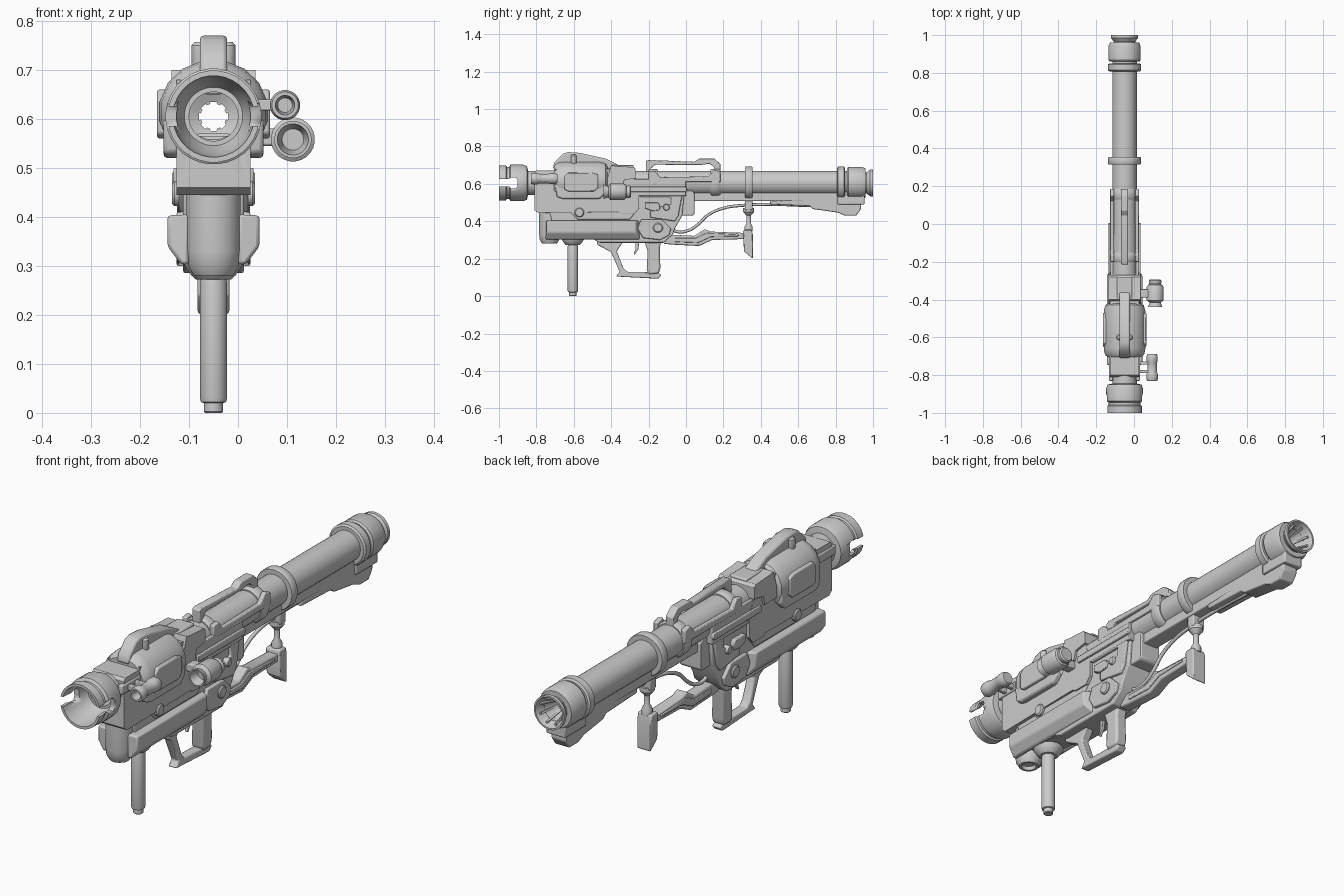
import bpy, bmesh, math
from mathutils import Matrix, Vector

CX, CZ = -0.05, 0.605      # launch tube axis


def finish(name, bm, bevel=0.0, cutter=None):
    bmesh.ops.remove_doubles(bm, verts=bm.verts, dist=1e-5)
    bmesh.ops.recalc_face_normals(bm, faces=bm.faces)
    me = bpy.data.meshes.new(name)
    bm.to_mesh(me)
    bm.free()
    ob = bpy.data.objects.new(name, me)
    bpy.context.collection.objects.link(ob)
    if cutter:
        m = ob.modifiers.new("cut", 'BOOLEAN')
        m.object, m.solver = cutter, 'EXACT'
    if bevel:
        m = ob.modifiers.new("bevel", 'BEVEL')
        m.width, m.segments, m.limit_method = bevel, 2, 'ANGLE'
        m.angle_limit = math.radians(35)
    return ob


def prism(name, pts, x0, x1, bevel=0.005, cutter=None):
    """Side profile of (y, z) points extruded from x0 to x1, measured from the tube axis."""
    bm = bmesh.new()
    f = bm.faces.new([bm.verts.new((CX + x0, y, z)) for y, z in pts])
    r = bmesh.ops.extrude_face_region(bm, geom=[f])
    vs = [v for v in r["geom"] if isinstance(v, bmesh.types.BMVert)]
    bmesh.ops.translate(bm, verts=vs, vec=(x1 - x0, 0, 0))
    return finish(name, bm, bevel, cutter)


def box(name, y0, y1, z0, z1, x0, x1, bevel=0.005, cutter=None):
    return prism(name, [(y0, z0), (y1, z0), (y1, z1), (y0, z1)], x0, x1, bevel, cutter)


def both(name, pts, a, b, bevel=0.005):
    """Same plate on the left and right of the axis."""
    for s, side in ((1, "right"), (-1, "left")):
        prism(f"{name}_{side}", pts, s * a, s * b, bevel)


def lathe(name, prof, axis='Y', at=(CX, 0, CZ), n=32, closed=False, cutter=None):
    """Spin (radius, distance) points about an axis through `at`."""
    bm = bmesh.new()
    rings = []
    for r, t in prof:
        ring = []
        for i in range(n):
            a = 2 * math.pi * (i + 0.5) / n
            u, v = r * math.cos(a), r * math.sin(a)
            p = {'X': (t, u, v), 'Y': (u, t, v), 'Z': (u, v, t)}[axis]
            ring.append(bm.verts.new(Vector(p) + Vector(at)))
        rings.append(ring)
    for k in range(len(rings) if closed else len(rings) - 1):
        A, B = rings[k], rings[(k + 1) % len(rings)]
        for i in range(n):
            j = (i + 1) % n
            bm.faces.new((A[i], A[j], B[j], B[i]))
    return finish(name, bm, 0, cutter)


# Cutters
bore = lathe("bore_cutter", [(0, -1.2), (0.054, -1.2), (0.054, 1.2), (0, 1.2)])
notch = prism("notch_cutter", [(-1.05, .585), (-.945, .585), (-.935, .575), (-.91, .575), (-.90, .59),
              (-.90, .62), (-.91, .635), (-.935, .635), (-.945, .625), (-1.05, .625)], -0.2, 0.2, 0)
for c in (bore, notch):
    c.hide_render = True
    c.display_type = 'WIRE'

# Launch tube, muzzle and rear nozzle
lathe("launch_tube", [(.065, -.86), (.065, .96), (.05, .96), (.05, -.86)], closed=True)
lathe("muzzle", [(.094, -1), (.094, -.963), (.087, -.958), (.087, -.945), (.098, -.938), (.098, -.87),
      (.09, -.85), (.066, -.845), (.052, -.845), (.075, -.89), (.083, -1)], closed=True, cutter=notch)
lathe("rear_band", [(.08, .808), (.088, .814), (.088, .845), (.08, .851), (.06, .851), (.06, .808)], closed=True)
lathe("rear_collar", [(.08, .86), (.086, .868), (.086, .94), (.078, .96), (.056, .96), (.056, .86)], closed=True)
lathe("rear_nozzle", [(.057, .95), (.057, .965), (.072, .985), (.072, 1), (.065, 1), (.03, .90), (.052, .89)], closed=True)
for i in range(8):
    fin = prism(f"nozzle_fin_{i}", [(.90, CZ + .026), (.985, CZ + .05), (.985, CZ + .06), (.90, CZ + .035)], -.004, .004, 0)
    o = Vector((CX, 0, CZ))
    fin.data.transform(Matrix.Translation(o) @ Matrix.Rotation(math.pi * (i + .5) / 4, 4, 'Y') @ Matrix.Translation(-o))

# Clamp ring and strut down to the stock
lathe("clamp_ring", [(.085, .315), (.088, .32), (.088, .35), (.085, .355), (.06, .355), (.06, .315)], closed=True)
box("clamp_block", .315, .355, .46, .55, -.03, .03)
lathe("clamp_strut", [(0, .47), (.03, .47), (.03, .45), (.012, .43), (.012, .39), (.022, .37), (.022, .345), (0, .345)],
      'Z', (CX, .335, 0), 16)

# Rail below the tube and rear under pod
box("under_rail", 0, .86, .508, .57, -.035, .035)
prism("rear_under_pod", [(.45, .49), (.66, .482), (.68, .465), (.81, .447), (.85, .43), (.91, .43),
      (.935, .465), (.935, .53), (.45, .51)], -.035, .035)
box("band_foot", .81, .955, .49, .56, -.045, .045)

# Front body and drum shroud
prism("front_body", [(-.81, .66), (-.80, .672), (-.70, .672), (-.70, .68), (-.42, .68), (-.28, .66), (-.27, .60), (-.25, .58),
      (-.25, .47), (-.275, .44), (-.345, .44), (-.36, .45), (-.79, .445), (-.81, .46)], -.076, .076, .008, bore)
drum = lathe("drum_shroud", [(.092, -.705), (.108, -.685), (.112, -.66), (.112, -.46), (.104, -.43), (.09, -.42), (.06, -.42), (.06, -.705)],
             n=16, closed=True)
drum.data.transform(Matrix.Translation((0, 0, CZ)) @ Matrix.Diagonal((1, 1, .95, 1)) @ Matrix.Translation((0, 0, .01 - CZ)))
both("drum_panel", [(-.65, .57), (-.63, .56), (-.49, .56), (-.47, .58), (-.47, .65), (-.50, .66), (-.63, .66), (-.65, .64)], .09, .115)
both("drum_skirt", [(-.70, .60), (-.69, .53), (-.66, .52), (-.46, .52), (-.43, .55), (-.43, .60)], .07, .102, .008)
both("front_cheek", [(-.83, .61), (-.72, .61), (-.70, .59), (-.70, .65), (-.83, .65)], .06, .082)
prism("rear_shroud", [(-.43, .60), (-.40, .70), (-.37, .695), (-.28, .69), (-.27, .68), (-.27, .63), (-.33, .62), (-.34, .58), (-.43, .58)],
      -.086, .086, .006, bore)
box("shroud_cap", -.40, -.28, .675, .70, -.04, .04)

# Top fin with side pegs
prism("top_fin", [(-.71, .69), (-.705, .715), (-.66, .76), (-.63, .77), (-.57, .766), (-.43, .735), (-.36, .70), (-.36, .68), (-.71, .68)],
      -.028, .028, .008)
for s in (1, -1):
    lathe("fin_peg", [(0, .70), (.014, .70), (.016, .705), (.016, .75), (.01, .757), (0, .757)], 'Z', (CX + s * .029, -.6, 0), 16)

# Lower receiver and layered side plates
prism("lower_receiver", [(-.73, .45), (-.70, .34), (-.66, .315), (-.50, .305), (-.46, .285), (-.12, .285), (-.07, .33),
      (-.06, .36), (-.02, .43), (-.01, .54), (-.30, .54), (-.32, .45)], -.062, .062)
box("tube_cradle", -.28, .0, .535, .625, -.075, .075, .005, bore)
prism("receiver_tail_block", [(-.08, .43), (.035, .43), (.045, .44), (.045, .55), (.03, .565), (-.08, .565)], -.05, .05)
both("side_rail", [(-.32, .557), (0, .557), (.005, .57), (0, .585), (-.32, .585)], .07, .085, .003)
both("mid_plate", [(-.245, .53), (-.08, .53), (-.08, .49), (-.19, .465), (-.19, .42), (-.06, .40), (-.04, .43), (-.02, .54),
     (-.02, .56), (-.245, .56)], .055, .074)
both("lower_plate", [(-.24, .41), (-.13, .41), (-.08, .36), (-.09, .325), (-.14, .30), (-.23, .31), (-.26, .36)], .055, .076)
both("mid_latch", [(-.22, .50), (-.15, .50), (-.14, .485), (-.14, .46), (-.18, .455), (-.22, .47)], .06, .082, .003)
both("receiver_skirt", [(-.62, .45), (-.58, .41), (-.30, .41), (-.27, .45)], .055, .07)
for s in (1, -1):
    for y, z, r in ((-.57, .447, .026), (-.105, .475, .018), (-.15, .365, .027)):
        lathe("side_bolt", [(0, .05 * s), (r, .05 * s), (r, .08 * s), (r * .8, .085 * s), (0, .085 * s)], 'X', (CX, y, z), 12)

# Side pods: cross-section wedge seen from the front
for s, side in ((1, "right"), (-1, "left")):
    bm = bmesh.new()
    sec = [(.05, .405), (.094, .403), (.094, .34), (.066, .303), (.05, .303)]
    ends = [[bm.verts.new((CX + s * x, y0 + k * abs(.37 - z) * (x > .09), z)) for x, z in sec]
            for y0, k in ((-.75, .2), (-.245, -.8))]
    bm.faces.new(ends[0])
    bm.faces.new(ends[1])
    for i in range(5):
        j = (i + 1) % 5
        bm.faces.new((ends[0][i], ends[0][j], ends[1][j], ends[1][i]))
    finish(f"side_pod_{side}", bm, .007)

# Front bulb, foregrip and its collar
lathe("front_bulb", [(0, .45), (.056, .45), (.056, .33), (.052, .30), (.04, .28), (.03, .28), (.026, .295), (0, .295)], 'Z', (CX, -.73, 0), 24)
lathe("foregrip_collar", [(0, .36), (.062, .36), (.062, .305), (.045, .28), (.036, .272), (0, .272)], 'Z', (CX, -.605, 0), 24)
lathe("foregrip", [(0, .28), (.024, .28), (.028, .265), (.028, .03), (.026, .022), (.02, .02), (.02, .003), (.017, 0), (0, 0)],
      'Z', (CX, -.605, 0), 20)

# Trigger guard, trigger and grip
prism("trigger_guard", [(-.475, .30), (-.475, .275), (-.40, .235), (-.355, .13), (-.375, .105), (-.15, .093), (-.13, .113),
      (-.15, .125), (-.22, .128), (-.315, .13), (-.335, .15), (-.37, .24), (-.35, .27), (-.33, .30)], -.02, .02)
prism("trigger", [(-.27, .29), (-.25, .29), (-.255, .25), (-.275, .22), (-.28, .225), (-.27, .25)], -.007, .007, .002)
prism("grip", [(-.225, .30), (-.13, .30), (-.14, .26), (-.137, .15), (-.145, .12), (-.20, .115), (-.21, .14), (-.205, .24)],
      -.027, .027, .01)

# Shoulder stock
prism("stock_arm", [(-.12, .33), (-.12, .28), (-.07, .275), (.07, .268), (.14, .30), (.31, .305), (.31, .338), (.13, .345),
      (.10, .358), (.045, .322)], -.025, .025, .006)
both("stock_panel", [(-.06, .31), (-.06, .29), (.065, .285), (.135, .317), (.28, .32), (.28, .33), (.11, .338), (.05, .31)], .02, .03, .003)
prism("butt_plate", [(.305, .345), (.31, .355), (.35, .355), (.357, .33), (.357, .20), (.31, .24)], -.033, .033)

# Saddle and top carrying handle
for y0, y1 in ((-.20, -.15), (.13, .185)):
    lathe("saddle_ring", [(.07, y0), (.076, y0 + .01), (.076, y1 - .01), (.07, y1), (.06, y1), (.06, y0)], closed=True)
both("saddle_side", [(-.20, .61), (.185, .61), (.185, .665), (.15, .675), (.12, .64), (-.14, .635), (-.165, .67), (-.20, .665)], .055, .076, .004)
prism("carry_handle", [(-.215, .66), (-.215, .722), (-.20, .728), (.045, .718), (.07, .736), (.15, .736), (.185, .705), (.185, .65),
      (.155, .65), (.15, .69), (.125, .708), (.07, .70), (-.165, .703), (-.195, .675), (-.195, .66)], -.018, .018, .004)

# Side lamp and side scope with their mounts
lathe("side_lamp", [(0, -.79), (.015, -.79), (.02, -.83), (.027, -.83), (.031, -.82), (.031, -.795), (.026, -.785), (.026, -.735),
      (.03, -.725), (.03, -.70), (.024, -.688), (0, -.688)], at=(.096, 0, .628), n=20)
for y in (-.79, -.745):
    box("lamp_mount", y, y + .018, .617, .64, .06, .13, .003)
lathe("side_scope", [(0, -.40), (.022, -.40), (.032, -.44), (.038, -.44), (.03, -.415), (.045, -.405), (.045, -.335), (.038, -.322),
      (.03, -.318), (.034, -.31), (.034, -.30), (.028, -.294), (0, -.294)], at=(.112, 0, .558), n=24)
box("scope_mount", -.39, -.345, .545, .58, .06, .13)

# Cable hanging under the tube
cu = bpy.data.curves.new("cable", 'CURVE')
cu.dimensions, cu.bevel_depth, cu.bevel_resolution, cu.resolution_u = '3D', .008, 2, 6
path = [(-.09, .37), (-.05, .345), (.01, .35), (.06, .38), (.12, .435), (.2, .47), (.3, .485), (.45, .49), (.67, .483)]
sp = cu.splines.new('BEZIER')
sp.bezier_points.add(len(path) - 1)
for bp, (y, z) in zip(sp.bezier_points, path):
    bp.co = (CX, y, z)
    bp.handle_left_type = bp.handle_right_type = 'AUTO'
bpy.context.collection.objects.link(bpy.data.objects.new("cable", cu))

# Smooth rounds, keep hard edges
meshes = [o for o in bpy.data.objects if o.type == 'MESH']
for o in meshes:
    o.select_set(True)
bpy.context.view_layer.objects.active = meshes[0]
bpy.ops.object.shade_smooth_by_angle(angle=math.radians(35))
